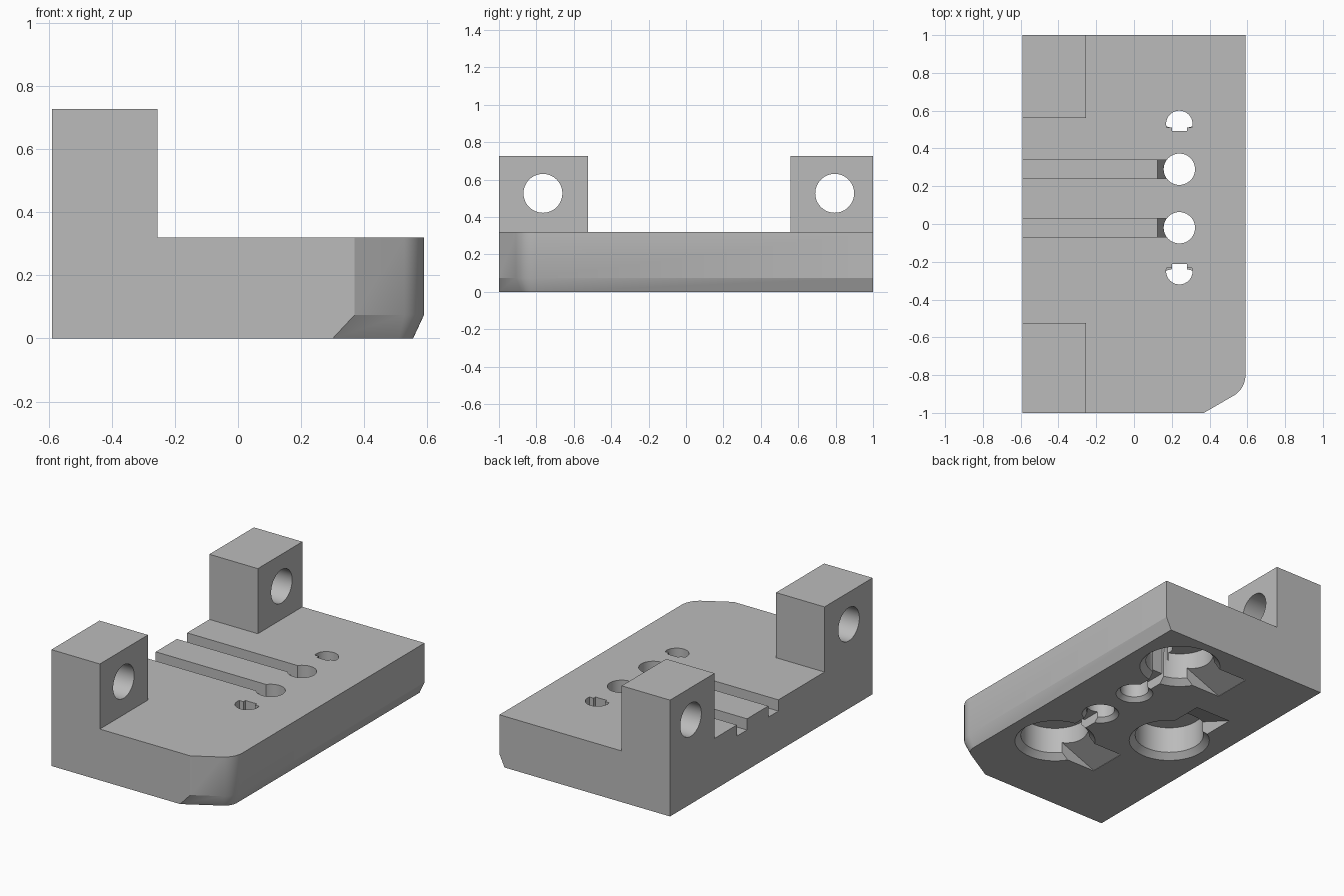
import bpy, bmesh, math
from mathutils import Matrix, Vector

if "Cube" in bpy.data.objects:
    bpy.data.objects.remove(bpy.data.objects["Cube"], do_unlink=True)

grey = bpy.data.materials.new("plain grey")
grey.use_nodes = True
grey.diffuse_color = (0.5, 0.5, 0.5, 1)
grey.node_tree.nodes["Principled BSDF"].inputs["Base Color"].default_value = grey.diffuse_color


def loft(name, rings):
    """Closed solid skinned through rings of equal point count."""
    bm = bmesh.new()
    loops = [[bm.verts.new(p) for p in ring] for ring in rings]
    n = len(loops[0])
    for a, b in zip(loops, loops[1:]):
        for i in range(n):
            j = (i + 1) % n
            bm.faces.new((a[i], a[j], b[j], b[i]))
    bm.faces.new(loops[0][::-1])
    bm.faces.new(loops[-1])
    bmesh.ops.recalc_face_normals(bm, faces=bm.faces)
    mesh = bpy.data.meshes.new(name)
    bm.to_mesh(mesh)
    bm.free()
    mesh.materials.append(grey)
    ob = bpy.data.objects.new(name, mesh)
    bpy.context.collection.objects.link(ob)
    return ob


def box(name, x0, x1, y0, y1, z0, z1):
    return loft(name, [[(x0, y0, z), (x1, y0, z), (x1, y1, z), (x0, y1, z)] for z in (z0, z1)])


def lathe(name, x, y, profile, n=48):
    """Stack of circles given as (radius, height)."""
    turn = [2 * math.pi * i / n for i in range(n)]
    return loft(name, [[(x + r * math.cos(a), y + r * math.sin(a), z) for a in turn] for r, z in profile])


def combine(tool, operation="DIFFERENCE"):
    """Apply a boolean to the base, then drop the tool."""
    tool.hide_render = True
    mod = base.modifiers.new(tool.name, "BOOLEAN")
    mod.operation, mod.solver, mod.object = operation, "EXACT", tool
    bpy.context.view_layer.objects.active = base
    bpy.ops.object.modifier_apply(modifier=mod.name)
    bpy.data.objects.remove(tool, do_unlink=True)


# Base slab: clipped, rounded corner and a bevel along its lower edge
def outline(z, inset):
    pts = [(-0.59, 1), (-0.59, -1), (0.37 - 2 * inset, -1)]
    for i in range(13):
        a = math.radians(-60 + 5 * i)
        r = 0.126 - inset
        pts.append((0.464 + r * math.cos(a), -0.8 + r * math.sin(a)))
    pts.append((0.59 - inset, 1))
    return [(x, y, z) for x, y in pts]


base = loft("mounting_base", [outline(0, 0.035), outline(0.075, 0), outline(0.32, 0)])

# Upright lugs with cross holes
for y0, y1, hole_y in ((-1, -0.525, -0.765), (0.56, 1, 0.795)):
    combine(box("lug", -0.59, -0.255, y0, y1, 0.2, 0.727), "UNION")
    bore = lathe("lug_bore", 0, 0, [(0.104, -0.7), (0.104, -0.2)])
    bore.data.transform(Matrix.Translation((0, hole_y, 0.527)) @ Matrix.Rotation(math.pi / 2, 4, "Y"))
    combine(bore)

# Round through holes, each fed by a groove that dips at its end
for y in (0.29, -0.02):
    combine(box("groove", -0.7, 0.24, y - 0.05, y + 0.05, 0.25, 0.4))
    combine(loft("groove_dip", [[(0.125, s, 0.251), (0.18, s, 0.12), (0.24, s, 0.12), (0.24, s, 0.251)]
                                for s in (y - 0.05, y + 0.05)]))
    combine(lathe("through_hole", 0.24, y, [(0.158, -0.05), (0.083, 0.025), (0.083, 0.4)]))


# Underside pocket with bevelled rim and a ramped finger slot
def pocket(x, y, heading):
    combine(lathe("pocket", x, y, [(0.285, -0.05), (0.2, 0.035), (0.2, 0.2)], 64))
    slot = loft("finger_slot", [[(0.1, s, -0.05), (0.4, s, -0.05), (0.4, s, 0.002), (0.1, s, 0.125)]
                                for s in (-0.123, 0.123)])
    slot.data.transform(Matrix.Translation((x, y, 0)) @ Matrix.Rotation(math.radians(heading), 4, "Z"))
    combine(slot)


pocket(-0.27, 0, 90)
for side in (1, -1):
    pocket(0.24, 0.135 + side * 0.57, 180)
    # Half-round opening into the pocket, with a small key notch
    cy = 0.14 + side * 0.39
    arc = [math.radians(-15 + 10 * i) for i in range(22)]
    combine(loft("half_round_opening", [[(0.24 + 0.07 * math.cos(a), cy + side * 0.07 * math.sin(a), z)
                                         for a in arc] for z in (0.15, 0.4)]))
    ends = sorted((0.14 + side * 0.353, cy))
    combine(box("key_notch", 0.2, 0.28, *ends, 0.02, 0.4))
    # Shallow channel from the pocket to the through hole
    ends = sorted((0.135 + side * 0.2, 0.135 + side * 0.42))
    combine(box("channel", 0.2, 0.28, *ends, -0.05, 0.06))

# Smooth round walls, crisp edges
bpy.ops.object.select_all(action="DESELECT")
base.select_set(True)
bpy.context.view_layer.objects.active = base
bpy.ops.object.shade_smooth_by_angle(angle=math.radians(25))
